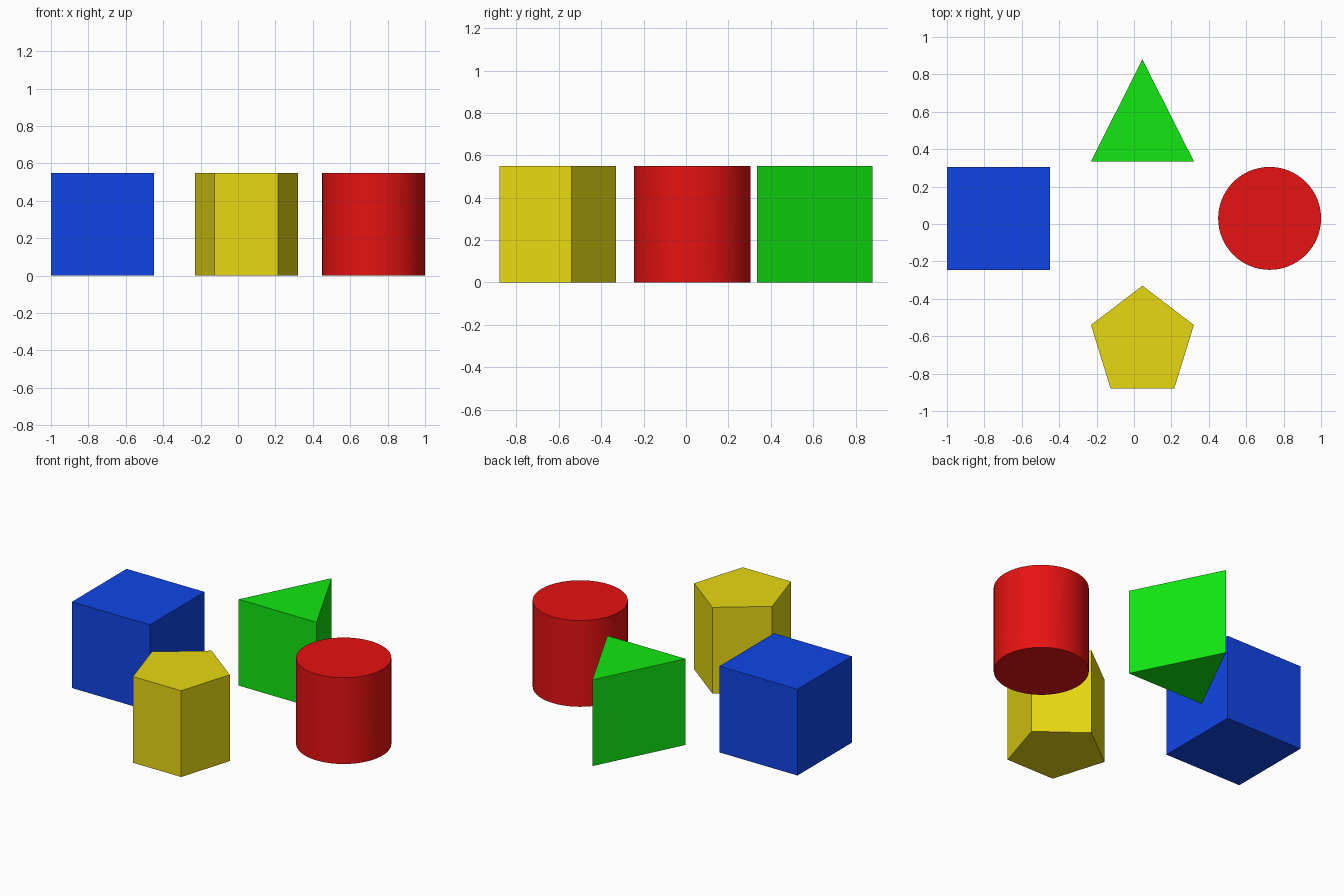
import bpy, bmesh
from math import sin, cos, pi
from mathutils import Vector

cube = bpy.data.objects.get("Cube")
if cube:
    bpy.data.objects.remove(cube)

HEIGHT = 0.55


def material(name, rgb):
    m = bpy.data.materials.new(name)
    m.use_nodes = True
    m.diffuse_color = (*rgb, 1)
    m.node_tree.nodes["Principled BSDF"].inputs["Base Color"].default_value = (*rgb, 1)
    return m


def prism(outline):
    """Upright solid with the given footprint."""
    bm = bmesh.new()
    base = bm.faces.new([bm.verts.new((x, y, 0)) for x, y in outline])
    top = bmesh.ops.extrude_face_region(bm, geom=[base], use_keep_orig=True)
    verts = [g for g in top["geom"] if isinstance(g, bmesh.types.BMVert)]
    bmesh.ops.translate(bm, verts=verts, vec=(0, 0, HEIGHT))
    bmesh.ops.recalc_face_normals(bm, faces=bm.faces)
    return bm


def shattered(name, outline, seeds, mat, smooth=False):
    """Prism split into tightly fitting shards, one around each seed."""
    seeds = [Vector(s) for s in seeds]
    for i, seed in enumerate(seeds):
        bm = prism(outline)
        for other in seeds:
            if other is seed or not bm.faces:
                continue
            bmesh.ops.bisect_plane(
                bm, geom=bm.verts[:] + bm.edges[:] + bm.faces[:], dist=1e-6,
                plane_co=(seed + other) / 2, plane_no=other - seed, clear_outer=True)
            rim = [e for e in bm.edges if e.is_boundary]
            if rim:
                bmesh.ops.holes_fill(bm, edges=rim, sides=0)
        if bm.faces:
            bmesh.ops.recalc_face_normals(bm, faces=bm.faces)
            mesh = bpy.data.meshes.new(f"{name}_shard_{i + 1}")
            bm.to_mesh(mesh)
            mesh.materials.append(mat)
            ob = bpy.data.objects.new(mesh.name, mesh)
            bpy.context.collection.objects.link(ob)
            if smooth:
                bpy.ops.object.select_all(action="DESELECT")
                ob.select_set(True)
                bpy.context.view_layer.objects.active = ob
                bpy.ops.object.shade_smooth_by_angle(angle=pi / 6)
        bm.free()


# Blue cube
shattered("blue_cube",
          [(-1, -0.245), (-0.45, -0.245), (-0.45, 0.305), (-1, 0.305)],
          [(-0.63, -0.13, 0.42), (-0.60, -0.13, 0.20), (-0.98, -0.13, 0.33),
           (-0.96, -0.13, 0.20), (-0.76, 0.12, 0.38), (-0.30, 0.16, 0.35)],
          material("blue", (0.005, 0.06, 0.8)))

# Yellow pentagonal prism
shattered("yellow_pentagon",
          [(0.045, -0.33), (-0.23, -0.54), (-0.125, -0.88), (0.215, -0.88), (0.32, -0.54)],
          [(-0.02, -0.74, 0.50), (0.06, -0.74, 0.30), (-0.08, -0.74, 0.14),
           (0.23, -0.74, -0.01), (-0.12, -0.48, 0.35), (0.20, -0.50, 0.30)],
          material("yellow", (0.8, 0.69, 0.006)))

# Red cylinder
SIDES, RADIUS = 64, 0.275
ring = [(0.725 + RADIUS * cos(2 * pi * k / SIDES), 0.03 + RADIUS * sin(2 * pi * k / SIDES))
        for k in range(SIDES)]
shattered("red_cylinder", ring,
          [(0.66, -0.15, 0.48), (0.68, -0.10, 0.08), (0.92, 0.0, 0.42),
           (0.50, 0.02, 0.45), (0.70, 0.22, 0.40), (0.85, 0.20, 0.42)],
          material("red", (0.8, 0.006, 0.006)), smooth=True)

# Green triangular prism
shattered("green_triangle",
          [(0.045, 0.88), (-0.23, 0.335), (0.32, 0.335)],
          [(-0.06, 0.50, 0.40), (0.20, 0.53, 0.40), (0.06, 0.85, 0.36), (-0.05, 0.45, 0.10)],
          material("green", (0.006, 0.8, 0.006)))
